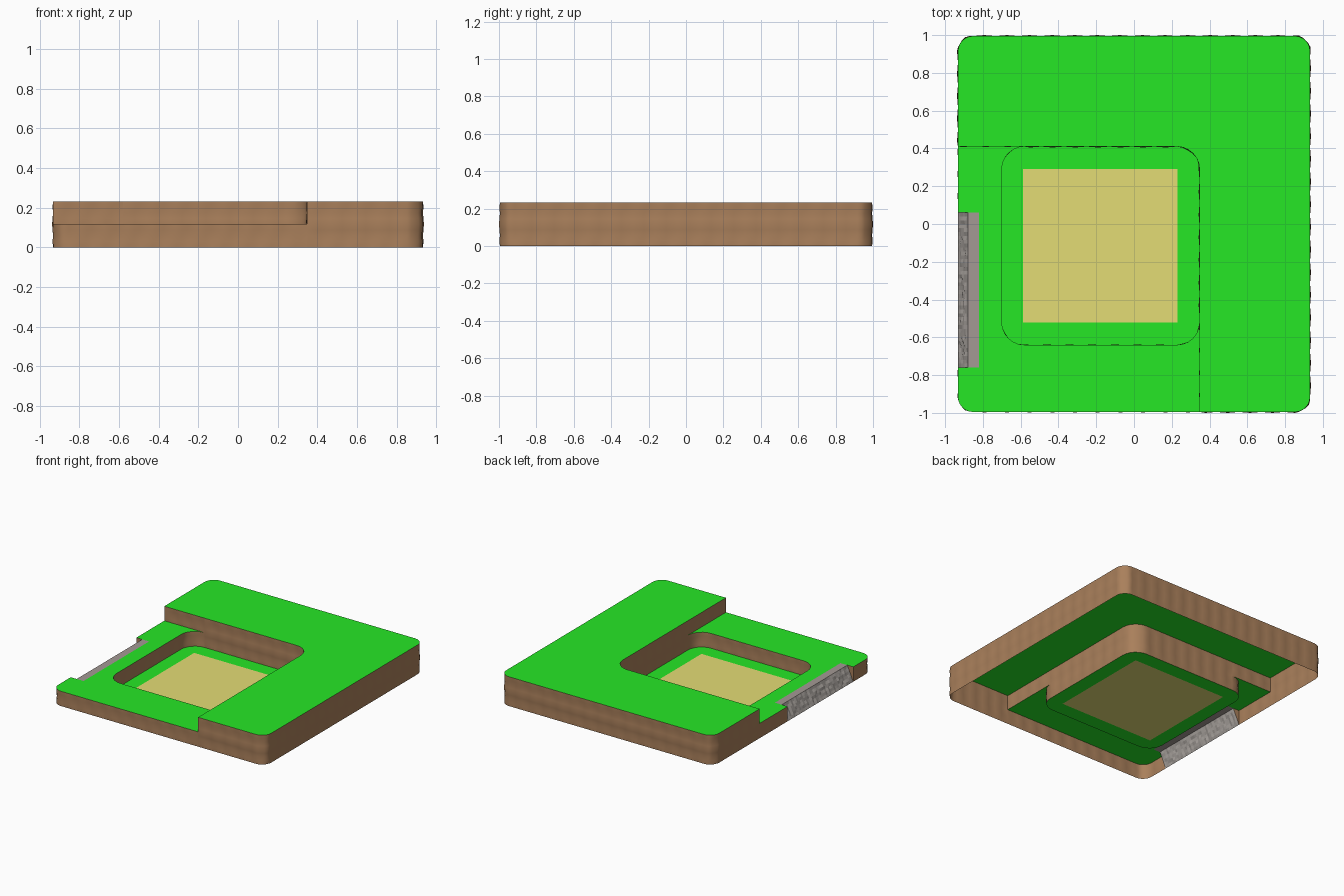
import bpy, bmesh, math, random
from mathutils import Vector

if "Cube" in bpy.data.objects:
    bpy.data.objects.remove(bpy.data.objects["Cube"])

random.seed(4)
X, Y = 0.932, 0.995          # half sizes of the tile
HIGH, LOW = 0.232, 0.117     # upper and lower ground levels
PX0, PX1, PY0, PY1 = -0.70, 0.347, -0.64, 0.41   # pit bounds
RO, RI = 0.08, 0.12          # outer and pit corner radii
SY0, SY1, SX0, SX1 = -0.76, 0.06, -0.88, -0.82   # stone bank


def material(name, rgb):
    m = bpy.data.materials.new(name)
    m.diffuse_color = (*rgb, 1)
    m.use_nodes = True
    m.node_tree.nodes["Principled BSDF"].inputs["Base Color"].default_value = m.diffuse_color
    return m


GRASS = material("grass green", (0.02, 0.81, 0.02))
EARTH = material("earth brown", (0.40, 0.215, 0.105))
SAND = material("sand", (0.776, 0.716, 0.177))
STONE = material("stone grey", (0.40, 0.37, 0.345))
LEDGE = material("ledge grey", (0.366, 0.321, 0.295))


def make(name, faces, mat, smooth=False):
    """Object from a list of faces, each a list of points."""
    bm = bmesh.new()
    for f in faces:
        bm.faces.new([bm.verts.new(p) for p in f])
    bmesh.ops.remove_doubles(bm, verts=bm.verts, dist=1e-5)
    for f in bm.faces:
        f.smooth = smooth
    me = bpy.data.meshes.new(name)
    bm.to_mesh(me)
    bm.free()
    me.materials.append(mat)
    ob = bpy.data.objects.new(name, me)
    bpy.context.collection.objects.link(ob)
    return ob


def arc(cx, cy, r, a0, a1, n=6):
    return [(cx + r * math.cos(math.radians(a0 + (a1 - a0) * i / n)),
             cy + r * math.sin(math.radians(a0 + (a1 - a0) * i / n))) for i in range(n + 1)]


def flat(name, pts, z, mat):
    return make(name, [[(x, y, z) for x, y in pts]], mat)


def wall(name, path, z0, z1, step=0.03, bump=0.005):
    """Slightly lumpy earth wall along a path; it faces the right of travel."""
    pts = [Vector(path[0])]
    for a, b in zip(path, path[1:]):
        a, b = Vector(a), Vector(b)
        n = max(1, round((b - a).length / step))
        pts += [a.lerp(b, i / n) for i in range(1, n + 1)]
    rows = max(4, round((z1 - z0) / 0.029))
    last = len(pts) - 1
    grid = []
    for i, p in enumerate(pts):
        d = (pts[min(i + 1, last)] - pts[max(i - 1, 0)]).normalized()
        out = Vector((d.y, -d.x))
        col = []
        for r in range(rows + 1):
            inner = 0 < r < rows and 0 < i < last
            lump = 0.5 * (math.sin(i * math.pi / 2) + math.cos(r * math.pi / 2))
            q = p + out * (bump * lump if inner else 0)
            col.append((q.x, q.y, z0 + (z1 - z0) * r / rows))
        grid.append(col)
    faces = [[g[r], h[r], h[r + 1], g[r + 1]]
             for g, h in zip(grid, grid[1:]) for r in range(rows)]
    return make(name, faces, EARTH, True)


# rounded corners shared by ground and walls
se = arc(X - RO, -Y + RO, RO, -90, 0)
ne = arc(X - RO, Y - RO, RO, 0, 90)
nw = arc(-X + RO, Y - RO, RO, 90, 180)
sw = arc(-X + RO, -Y + RO, RO, 180, 270)
pit_ne = arc(PX1 - RI, PY1 - RI, RI, 90, 0)
pit_se = arc(PX1 - RI, PY0 + RI, RI, 0, -90)
pit_sw = arc(PX0 + RI, PY0 + RI, RI, -90, -180)
pit_nw = arc(PX0 + RI, PY1 - RI, RI, 180, 90)

# grass levels
flat("upper_ground", [(PX1, -Y)] + se + ne + nw + [(-X, PY1)] + pit_ne, HIGH, GRASS)
flat("lower_ground", sw + [(PX1, -Y)] + pit_se + pit_sw + pit_nw +
     [(-X, PY1), (-X, SY1), (SX1, SY1), (SX1, SY0), (-X, SY0)], LOW, GRASS)

# pit floor: rounded grass border around a sand square
sx0, sx1, sy0, sy1 = -0.588, 0.23, -0.522, 0.292
square = [(sx1, sy1), (sx1, sy0), (sx0, sy0), (sx0, sy1)]
corners = [pit_ne, pit_se, pit_sw, pit_nw]
border = []
for i in range(4):
    a, b = square[i], square[(i + 1) % 4]
    mid, nxt = corners[i], corners[(i + 1) % 4]
    border.append([a] + mid[::-1])                   # corner fan
    border.append([a, b, nxt[0], mid[-1]][::-1])     # side strip
floor = make("pit_floor_grass", [[(x, y, 0) for x, y in f] for f in border], GRASS)
bm = bmesh.new()
bm.from_mesh(floor.data)
for f in bm.faces:
    f.normal_update()
    if f.normal.z < 0:
        f.normal_flip()
bm.to_mesh(floor.data)
bm.free()
flat("pit_floor_sand", square[::-1], 0, SAND)

# outer walls
wall("outer_wall_high", [(PX1, -Y)] + se + ne + nw + [(-X, PY1)], 0, HIGH)
wall("outer_wall_low_front", [(-X, SY0)] + sw + [(PX1, -Y)], 0, LOW)
wall("outer_wall_low_left", [(-X, PY1), (-X, SY1)], 0, LOW)

# step between levels and pit walls
wall("step_wall_back", [(-X, PY1), pit_nw[-1]], LOW, HIGH)
wall("step_wall_right", [pit_se[0], (PX1, -Y)], LOW, HIGH)
wall("pit_wall_high", [pit_nw[-1]] + pit_ne + [pit_se[0]], 0, HIGH)
wall("pit_wall_low", pit_se + pit_sw + pit_nw, 0, LOW)

# rough stone bank cut into the left edge
NY, NZ = 40, 6
grid = []
for i in range(NY + 1):
    col = []
    for r in range(NZ + 1):
        t = r / NZ
        j = random.uniform(-0.004, 0.004) if 0 < i < NY and 0 < r < NZ else 0
        col.append((-X + (SX0 + X) * t - j, SY1 + (SY0 - SY1) * i / NY, LOW * t + j / 2))
    grid.append(col)
make("stone_slope", [[g[r], h[r], h[r + 1], g[r + 1]]
                     for g, h in zip(grid, grid[1:]) for r in range(NZ)], STONE)
flat("stone_ledge", [(SX0, SY0), (SX1, SY0), (SX1, SY1), (SX0, SY1)], LOW, LEDGE)
for name, y, s in (("bank_end_front", SY0, -1), ("bank_end_back", SY1, 1)):
    make(name, [[(-X, y, 0), (SX0, y, LOW), (-X, y, LOW)][::s]], EARTH)
